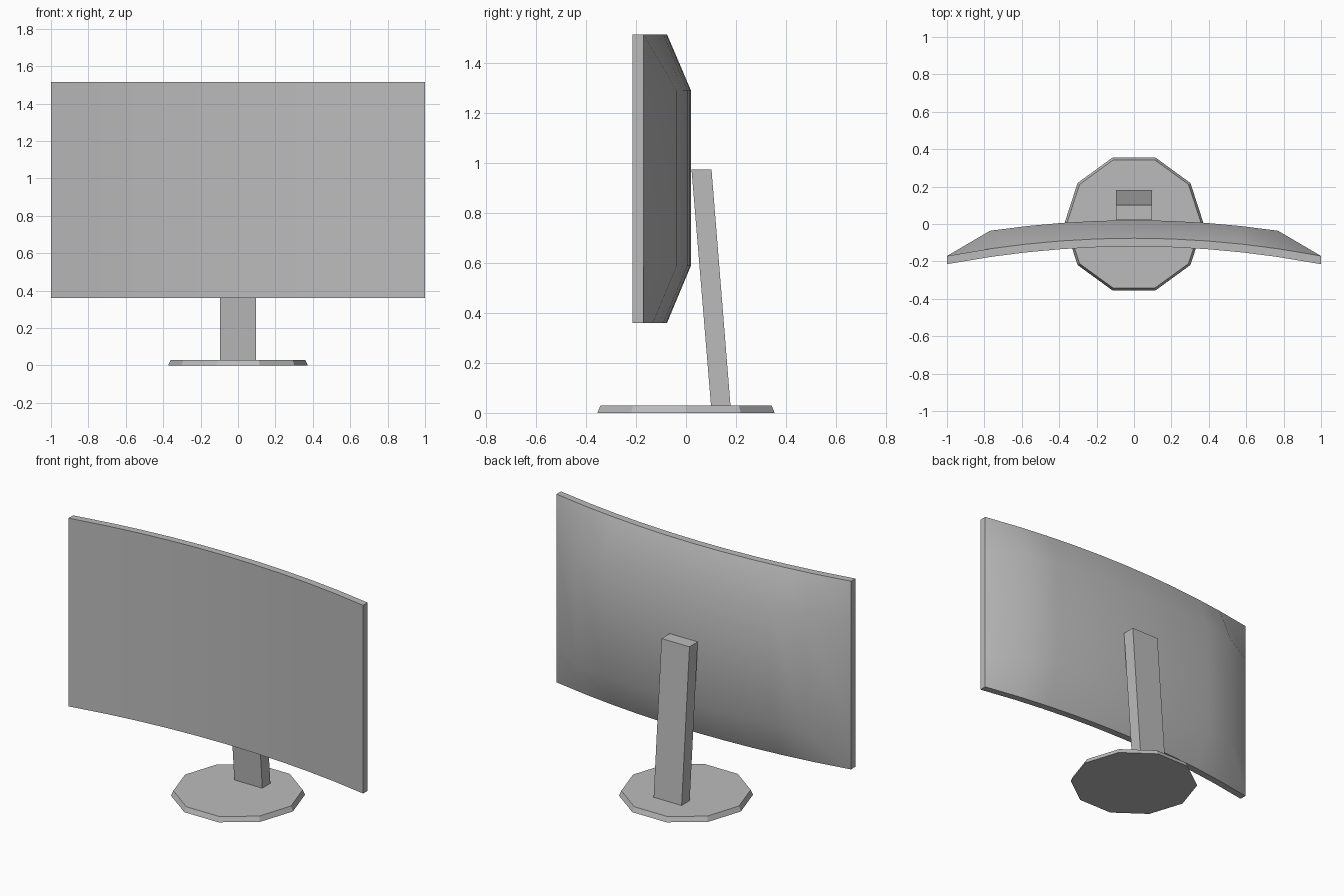
import bpy, bmesh
from math import radians, cos, sin, tau

cube = bpy.data.objects.get("Cube")
if cube:
    bpy.data.objects.remove(cube, do_unlink=True)

GREY = (0.5, 0.5, 0.5, 1.0)
plastic = bpy.data.materials.new("grey_plastic")
plastic.use_nodes = True
plastic.diffuse_color = GREY
plastic.node_tree.nodes["Principled BSDF"].inputs["Base Color"].default_value = GREY


def loft(name, rings):
    """Join matching closed rings of points and cap both ends."""
    bm = bmesh.new()
    loops = [[bm.verts.new(p) for p in ring] for ring in rings]
    for a, b in zip(loops, loops[1:]):
        for i in range(len(a)):
            j = (i + 1) % len(a)
            bm.faces.new((a[i], a[j], b[j], b[i]))
    bm.faces.new(loops[0])
    bm.faces.new(loops[-1])
    bmesh.ops.recalc_face_normals(bm, faces=bm.faces)
    mesh = bpy.data.meshes.new(name)
    bm.to_mesh(mesh)
    bm.free()
    mesh.materials.append(plastic)
    obj = bpy.data.objects.new(name, mesh)
    bpy.context.collection.objects.link(obj)
    return obj


# Ten-sided base with slightly tapered sides
def decagon(radius, z):
    return [(radius * cos(tau * k / 10), radius * sin(tau * k / 10), z) for k in range(10)]

loft("base", [decagon(0.373, 0), decagon(0.36, 0.03)])

# Leaning stand
lean = [(0.10, 0.03), (0.178, 0.03), (0.102, 0.975), (0.022, 0.975)]
loft("stand", [[(x, y, z) for y, z in lean] for x in (-0.095, 0.095)])

# Curved screen: slab with a raised back panel, bowed along its width
BOTTOM, TOP, LOW, HIGH = 0.36, 1.515, 0.59, 1.29
FRONT, RIM, BACK = -0.12, -0.076, 0.02
INNER, BOW, STEPS = 0.77, 0.095, 8

def screen_section(x):
    back = RIM if abs(x) > INNER + 0.01 else BACK
    outline = [(FRONT, BOTTOM), (RIM, BOTTOM), (back, LOW),
               (back, HIGH), (RIM, TOP), (FRONT, TOP)]
    return [(x, y - BOW * x * x, z) for y, z in outline]

columns = [-1] + [INNER * (2 * i / STEPS - 1) for i in range(STEPS + 1)] + [1]
screen = loft("screen", [screen_section(x) for x in columns])

# Smooth the bowed surfaces, keep the rim crisp
bpy.ops.object.select_all(action='DESELECT')
screen.select_set(True)
bpy.context.view_layer.objects.active = screen
bpy.ops.object.shade_smooth_by_angle(angle=radians(32))
